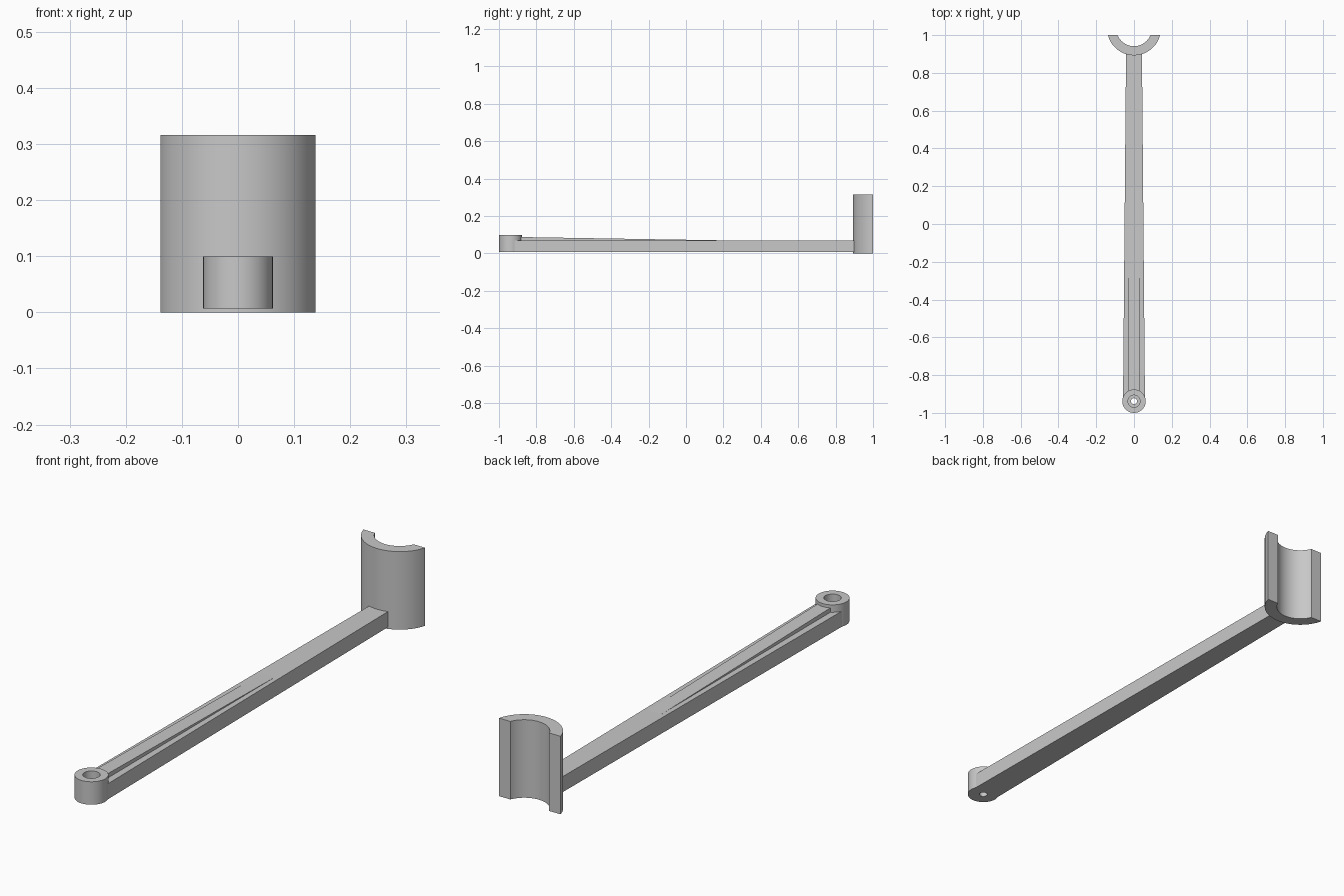
import bpy
import bmesh
from math import asin, cos, sin, pi, radians

cube = bpy.data.objects.get("Cube")
if cube:
    bpy.data.objects.remove(cube, do_unlink=True)

GREY = (0.58, 0.58, 0.58, 1)
grey = bpy.data.materials.new("plain grey")
grey.use_nodes = True
grey.diffuse_color = GREY
grey.node_tree.nodes["Principled BSDF"].inputs["Base Color"].default_value = GREY


def finish(name, bm):
    bmesh.ops.recalc_face_normals(bm, faces=bm.faces)
    mesh = bpy.data.meshes.new(name)
    bm.to_mesh(mesh)
    bm.free()
    mesh.materials.append(grey)
    obj = bpy.data.objects.new(name, mesh)
    bpy.context.collection.objects.link(obj)
    bpy.ops.object.select_all(action="DESELECT")
    obj.select_set(True)
    bpy.context.view_layer.objects.active = obj
    bpy.ops.object.shade_smooth_by_angle(angle=radians(30))
    return obj


def arc(radius, cy, start, end, steps):
    angles = [start + (end - start) * i / steps for i in range(steps + 1)]
    return [(radius * cos(a), cy + radius * sin(a)) for a in angles]


def extrude(name, points, offset):
    """Extrude a flat outline of 3D points by an offset."""
    bm = bmesh.new()
    face = bm.faces.new([bm.verts.new(p) for p in points])
    result = bmesh.ops.extrude_face_region(bm, geom=[face], use_keep_orig=True)
    moved = [g for g in result["geom"] if isinstance(g, bmesh.types.BMVert)]
    bmesh.ops.translate(bm, verts=moved, vec=offset)
    return finish(name, bm)


def lathe(name, profile, cy, steps):
    """Spin a closed radius/height profile into a ring."""
    bm = bmesh.new()
    rings = []
    for i in range(steps):
        a = 2 * pi * i / steps
        rings.append([bm.verts.new((r * cos(a), cy + r * sin(a), z)) for r, z in profile])
    for i, ring in enumerate(rings):
        after = rings[(i + 1) % steps]
        for j in range(len(profile)):
            k = (j + 1) % len(profile)
            bm.faces.new((ring[j], after[j], after[k], ring[k]))
    return finish(name, bm)


BASE = 0.007
ARM_TOP = 0.07
BOSS_Y = -0.938

# Pivot boss with a counterbored through hole
lathe("pivot_boss", [(0.062, BASE), (0.062, 0.1), (0.032, 0.1),
                     (0.032, 0.03), (0.016, 0.03), (0.016, BASE)], BOSS_Y, 64)

# Tapered arm, hollowed at the near end so the boss hole stays clear
outline = [(-0.058, -0.93), (-0.042, 0.92), (0.042, 0.92), (0.058, -0.93)]
outline += arc(0.045, BOSS_Y, radians(10), radians(170), 24)
extrude("arm", [(x, y, BASE) for x, y in outline], (0, 0, ARM_TOP - BASE))

# Sloping rib that fades into the top of the arm
rib = [(-0.9, 0.06), (-0.9, 0.088), (0.2, ARM_TOP), (0.2, 0.06)]
extrude("sloping_rib", [(-0.029, y, z) for y, z in rib], (0.058, 0, 0))

# Open half-round cradle, cut flat at the back
CRADLE_Y = 1.0355
OUTER, INNER = 0.1425, 0.094
gap = CRADLE_Y - 1
a_out, a_in = asin(gap / OUTER), asin(gap / INNER)
section = arc(OUTER, CRADLE_Y, pi + a_out, 2 * pi - a_out, 48)
section += arc(INNER, CRADLE_Y, 2 * pi - a_in, pi + a_in, 48)
extrude("cradle", [(x, y, 0) for x, y in section], (0, 0, 0.316))
